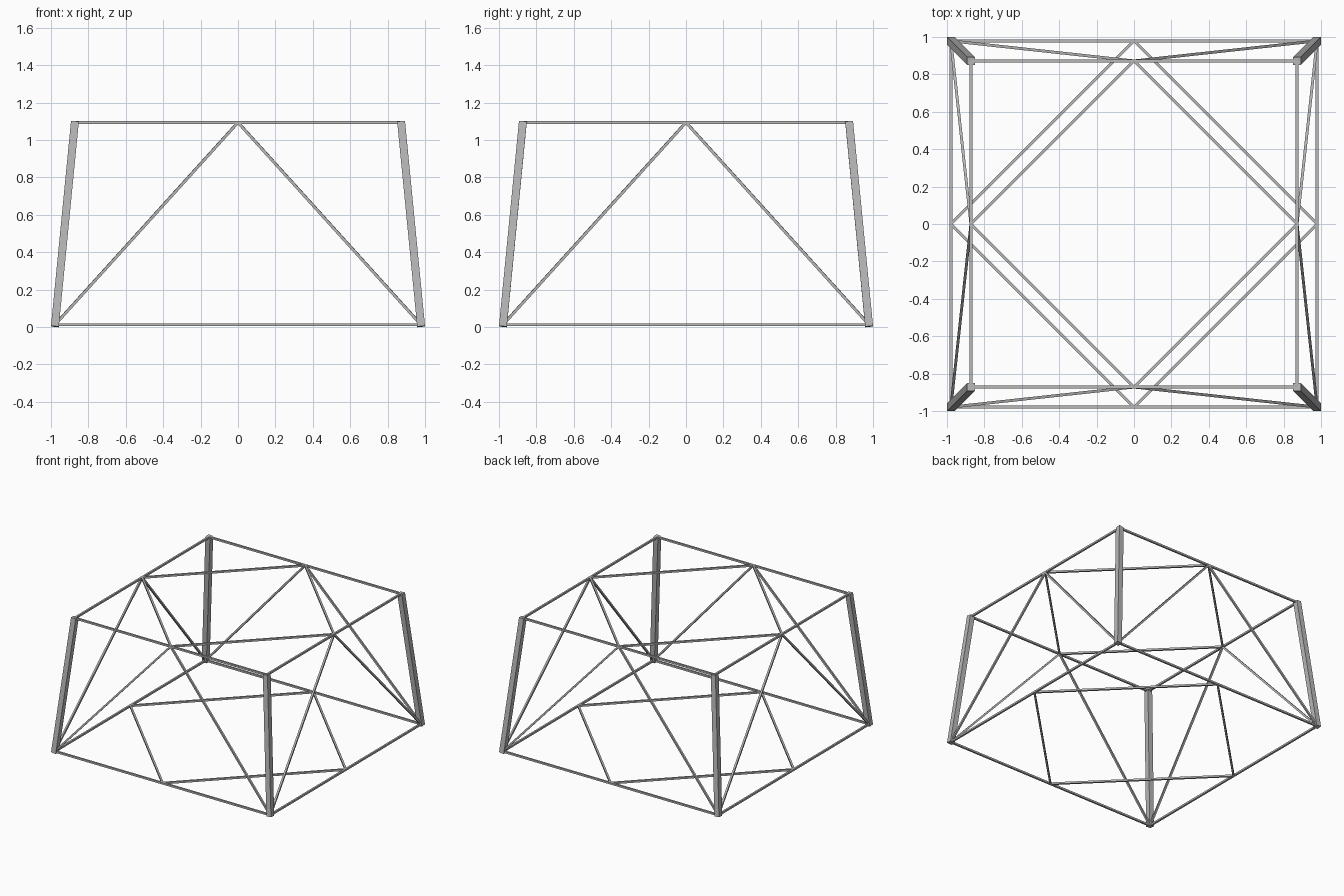
import bpy
from mathutils import Vector, Matrix

cube = bpy.data.objects.get("Cube")
if cube:
    bpy.data.objects.remove(cube, do_unlink=True)

steel = bpy.data.materials.new("grey_steel")
steel.use_nodes = True
GREY = (0.48, 0.48, 0.48, 1)
steel.diffuse_color = GREY
steel.node_tree.nodes["Principled BSDF"].inputs["Base Color"].default_value = GREY

BASE, TOP = 0.979, 0.872          # half widths of the two square frames
LOW, HIGH = 0.012, 1.094          # heights of the two square frames
LEG, ROD = 0.042, 0.015           # bar thicknesses


def bar(name, a, b, size, ref=(0, 0, 1)):
    """Square bar from a to b; ref sets its roll."""
    a, b = Vector(a), Vector(b)
    axis = (b - a).normalized()
    side = Vector(ref).cross(axis).normalized()
    up = axis.cross(side)
    turn = Matrix((side, up, axis)).transposed().to_4x4()
    bpy.ops.mesh.primitive_cube_add(size=1)
    ob = bpy.context.object
    ob.name = name
    scale = Matrix.Diagonal((size, size, (b - a).length, 1))
    ob.data.transform(turn @ scale)
    ob.location = (a + b) / 2
    ob.data.materials.append(steel)
    return ob


corners = [(-1, -1), (1, -1), (1, 1), (-1, 1)]
sides = ["front", "left", "back", "right"]
corner_names = ["front_right", "front_left", "back_left", "back_right"]

for i, side in enumerate(sides):
    c, d = corners[i], corners[(i + 1) % 4]
    e = corners[(i + 2) % 4]
    mid = ((c[0] + d[0]) / 2, (c[1] + d[1]) / 2)
    next_mid = ((d[0] + e[0]) / 2, (d[1] + e[1]) / 2)

    def at(p, half, z):
        return (p[0] * half, p[1] * half, z)

    # Leaning corner leg, cut square to its own axis
    bar(corner_names[i] + "_leg", at(c, BASE, 0.003), at(c, TOP, 1.099), LEG, (0, 1, 0))

    # Square frames with a diamond brace inside each
    for level, half, z in (("lower", BASE, LOW), ("upper", TOP, HIGH)):
        bar(f"{level}_{side}_rail", at(c, half, z), at(d, half, z), ROD)
        bar(f"{level}_{side}_diamond_brace", at(mid, half, z), at(next_mid, half, z), ROD)

    # Sloping braces from the bottom corners to the middle of the upper rail
    for label, p in (("first", c), ("second", d)):
        bar(f"{side}_{label}_diagonal", at(p, BASE, LOW), at(mid, TOP, HIGH), ROD)
